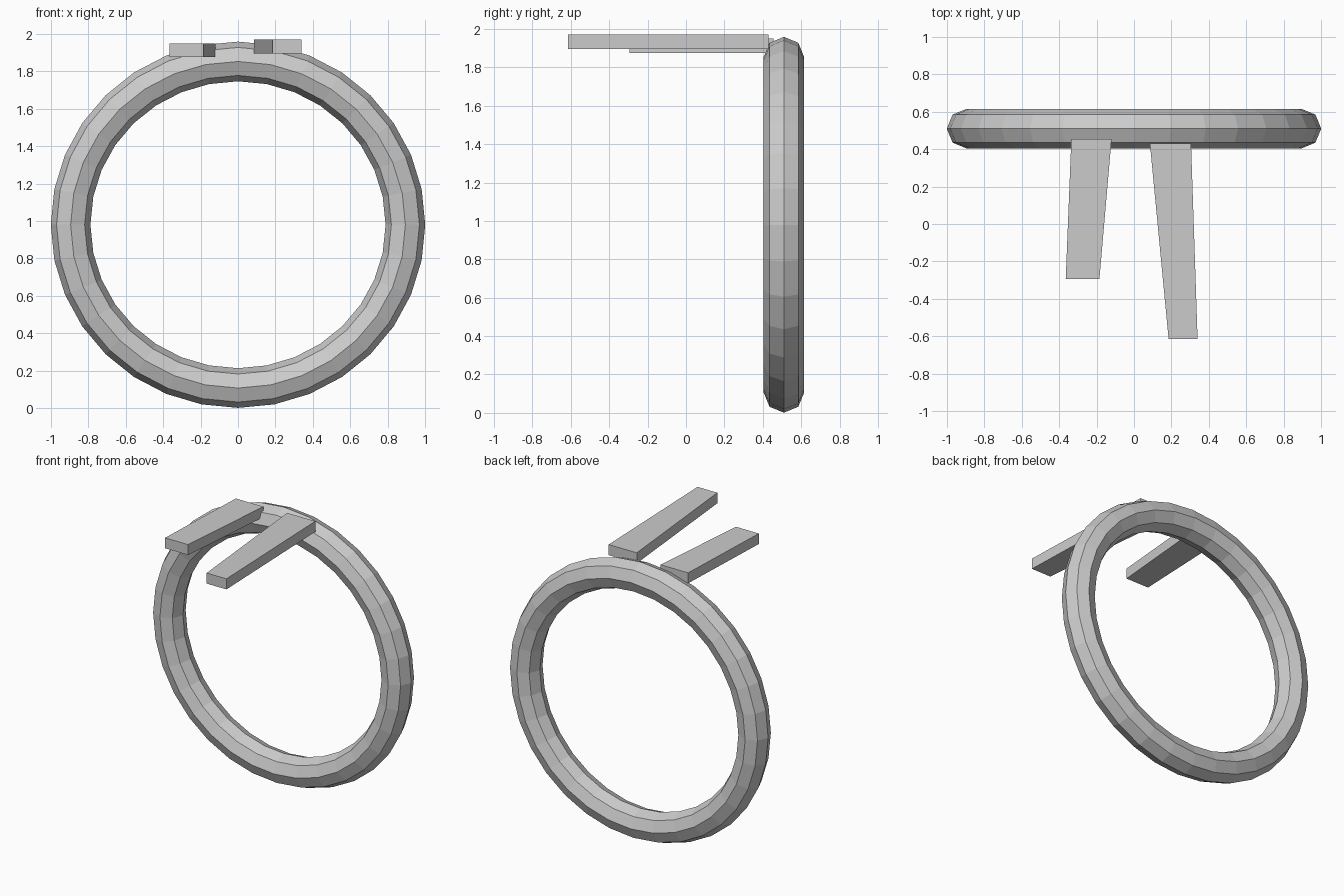
import bpy
import bmesh
from math import cos, sin, tau

cube = bpy.data.objects.get("Cube")
if cube:
    bpy.data.objects.remove(cube, do_unlink=True)

grey = bpy.data.materials.new("light grey")
grey.use_nodes = True
colour = (0.6, 0.6, 0.6, 1)
grey.diffuse_color = colour
grey.node_tree.nodes["Principled BSDF"].inputs["Base Color"].default_value = colour


def add_object(name, bm):
    bmesh.ops.recalc_face_normals(bm, faces=bm.faces)
    mesh = bpy.data.meshes.new(name)
    bm.to_mesh(mesh)
    bm.free()
    mesh.materials.append(grey)
    obj = bpy.data.objects.new(name, mesh)
    bpy.context.collection.objects.link(obj)
    return obj


def add_ring(name, centre, radius_x, radius_z, tube, segments, sides):
    """Upright, slightly oval ring with a faceted round section."""
    bm = bmesh.new()
    loops = []
    for i in range(segments):
        a = tau * i / segments
        loop = []
        for j in range(sides):
            b = tau * j / sides
            out = tube * cos(b)
            loop.append(bm.verts.new((
                centre[0] + (radius_x + out) * cos(a),
                centre[1] + tube * sin(b),
                centre[2] + (radius_z + out) * sin(a))))
        loops.append(loop)
    for i in range(segments):
        p, q = loops[i], loops[(i + 1) % segments]
        for j in range(sides):
            k = (j + 1) % sides
            bm.faces.new((p[j], q[j], q[k], p[k]))
    return add_object(name, bm)


def add_bar(name, plan, bottom, top):
    """Flat tapered bar extruded upward from its plan outline."""
    bm = bmesh.new()
    base = bm.faces.new([bm.verts.new((x, y, bottom)) for x, y in plan])
    result = bmesh.ops.extrude_face_region(bm, geom=[base], use_keep_orig=True)
    raised = [v for v in result["geom"] if isinstance(v, bmesh.types.BMVert)]
    bmesh.ops.translate(bm, verts=raised, vec=(0, 0, top - bottom))
    return add_object(name, bm)


# Faceted ring
add_ring("ring", (0, 0.51, 0.98), 0.895, 0.873, 0.106, 32, 8)

# Two tapered bars spreading forward from the top of the ring
add_bar("right_bar", [(-0.335, 0.455), (-0.12, 0.455),
                      (-0.185, -0.295), (-0.365, -0.295)], 1.876, 1.95)
add_bar("left_bar", [(0.085, 0.43), (0.305, 0.43),
                     (0.34, -0.615), (0.185, -0.615)], 1.895, 1.97)
